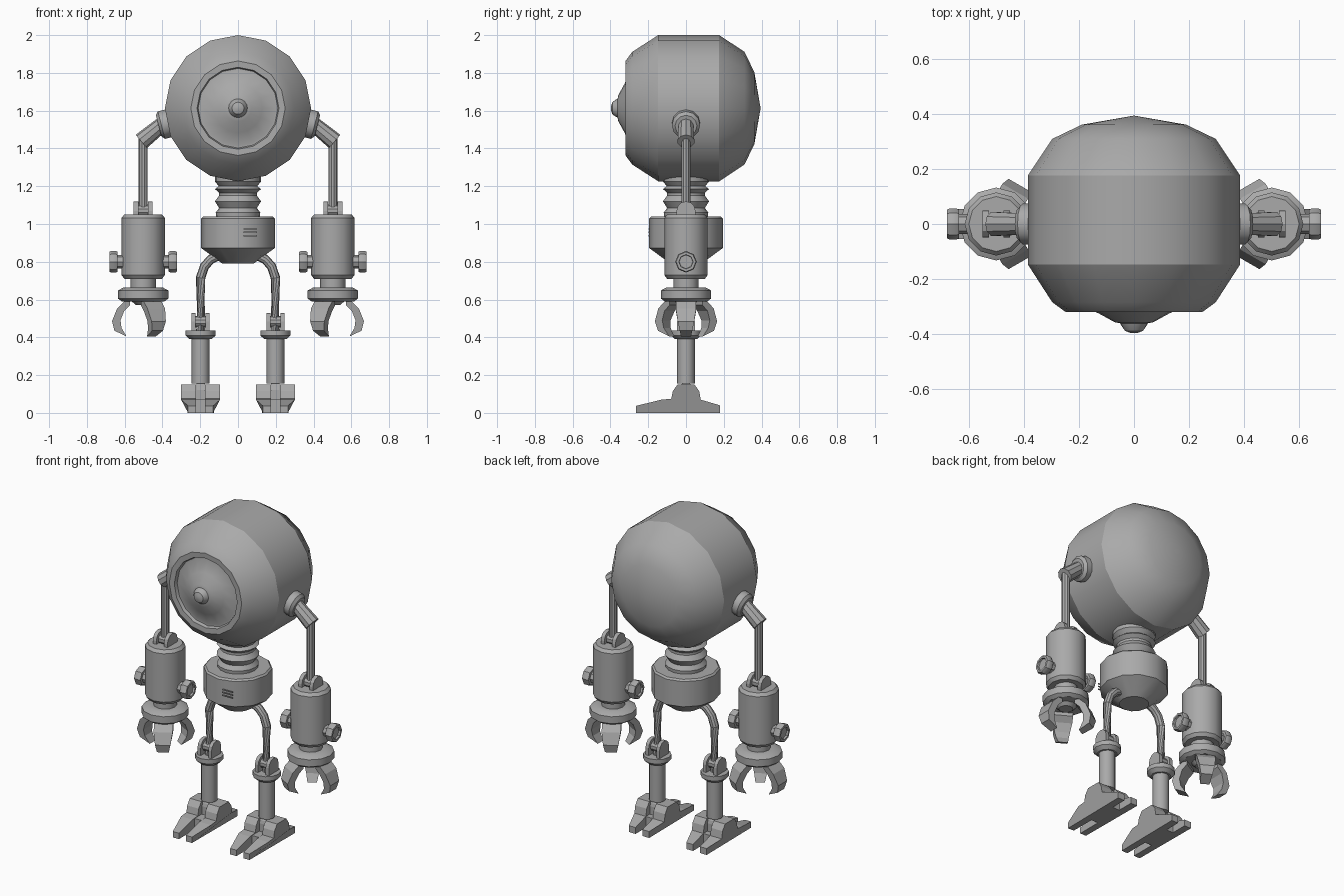
import bpy, bmesh, math
from mathutils import Vector, Matrix

if "Cube" in bpy.data.objects:
    bpy.data.objects.remove(bpy.data.objects["Cube"])

grey = bpy.data.materials.new("grey metal")
grey.diffuse_color = (0.4, 0.4, 0.4, 1)
grey.use_nodes = True
grey.node_tree.nodes["Principled BSDF"].inputs["Base Color"].default_value = grey.diffuse_color


def finish(bm, name, smooth=True):
    bmesh.ops.remove_doubles(bm, verts=bm.verts, dist=1e-5)
    bmesh.ops.recalc_face_normals(bm, faces=bm.faces)
    me = bpy.data.meshes.new(name)
    bm.to_mesh(me)
    bm.free()
    ob = bpy.data.objects.new(name, me)
    bpy.context.collection.objects.link(ob)
    me.materials.append(grey)
    if smooth:
        bpy.ops.object.select_all(action='DESELECT')
        ob.select_set(True)
        bpy.context.view_layer.objects.active = ob
        bpy.ops.object.shade_smooth_by_angle(angle=math.radians(32))
    return ob


def tube(name, rings, n=12):
    """Skin circles given as (centre, axis, radius)."""
    bm = bmesh.new()
    loops = []
    for c, axis, r in rings:
        q = Vector((0, 0, 1)).rotation_difference(Vector(axis))
        loops.append([bm.verts.new(Vector(c) + q @ Vector((
            r * math.cos(2 * math.pi * i / n), r * math.sin(2 * math.pi * i / n), 0)))
            for i in range(n)])
    for a, b in zip(loops, loops[1:]):
        for i in range(n):
            j = (i + 1) % n
            bm.faces.new((a[i], a[j], b[j], b[i]))
    bm.faces.new(loops[0][::-1])
    bm.faces.new(loops[-1])
    return finish(bm, name)


def lathe(name, origin, axis, profile, n=12):
    """Profile of (distance along axis, radius)."""
    a = Vector(axis).normalized()
    return tube(name, [(Vector(origin) + a * d, a, r) for d, r in profile], n)


def prism(name, outline, lo, hi, place, smooth=False, width=None):
    """Extrude a 2D outline from lo to hi; place maps (u, v, w) to a point.
    width(u, v) optionally scales the extrusion."""
    bm = bmesh.new()
    f = width or (lambda u, v: 1)
    a = [bm.verts.new(place(u, v, lo * f(u, v) if lo < 0 else lo)) for u, v in outline]
    b = [bm.verts.new(place(u, v, hi * f(u, v))) for u, v in outline]
    bm.faces.new(a)
    bm.faces.new(b[::-1])
    for i in range(len(a)):
        j = (i + 1) % len(a)
        bm.faces.new((a[i], b[i], b[j], a[j]))
    return finish(bm, name, smooth)


# Barrel body with recessed dish, cone and nub on the front
lathe("body", (0, 0, 1.613), (0, 1, 0), [
    (-0.397, 0.012), (-0.39, 0.032), (-0.372, 0.045), (-0.362, 0.05), (-0.358, 0.07),
    (-0.325, 0.13), (-0.298, 0.2), (-0.298, 0.211), (-0.318, 0.217), (-0.32, 0.25),
    (-0.285, 0.298), (-0.147, 0.387), (0.176, 0.387), (0.31, 0.298), (0.362, 0.19),
    (0.395, 0.0)], 16)

# Bellows neck
lathe("neck", (0, 0, 0), (0, 0, 1), [
    (1.03, 0.115), (1.06, 0.118), (1.085, 0.1), (1.12, 0.122), (1.15, 0.1),
    (1.165, 0.1), (1.185, 0.122), (1.2, 0.102), (1.225, 0.122), (1.27, 0.122)], 16)

# Pelvis pot with vents
lathe("pelvis", (0, 0, 0), (0, 0, 1), [
    (0.792, 0.085), (0.873, 0.195), (1.03, 0.195), (1.04, 0.185)], 12)
for z in (0.935, 0.953, 0.971):
    prism("vent", [(0.03, z), (0.1, z), (0.1, z + 0.006), (0.03, z + 0.006)],
          0, 0.006, lambda u, v, w: (u, -0.194 + 0.27 * max(0, u) * 0.1 - w, v))

# Rounded hinge ear outline (across, up)
def ear(r, z0, z1):
    arc = [(r * math.cos(t * math.pi / 6), z1 - r + r * math.sin(t * math.pi / 6))
           for t in range(7)]
    return [(r, z0)] + arc + [(-r, z0)]


FOOT = [(-0.265, 0), (-0.265, 0.037), (-0.13, 0.07), (-0.078, 0.075), (-0.07, 0.115),
        (-0.045, 0.15), (0.045, 0.15), (0.07, 0.115), (0.078, 0.07), (0.18, 0.04), (0.18, 0)]
CLAW = [(0.07, 0.6), (0.1, 0.59), (0.138, 0.553), (0.165, 0.485), (0.152, 0.435),
        (0.088, 0.405), (0.115, 0.45), (0.12, 0.49), (0.1, 0.54), (0.07, 0.57)]

for s, side in ((-1, "left"), (1, "right")):
    # Bent thigh tube
    lx = 0.198 * s
    tube(side + "_thigh", [
        ((0.10 * s, 0, 0.835), (s, 0, -0.3), 0.025), ((0.145 * s, 0, 0.812), (s, 0, -0.7), 0.025),
        ((0.178 * s, 0, 0.775), (s, 0, -1.6), 0.025), ((lx, 0, 0.715), (0.15 * s, 0, -1), 0.025),
        ((lx, 0, 0.43), (0, 0, -1), 0.025)], 10)
    # Knee hinge, collar and shin
    for k in (-1, 1):
        prism(side + "_knee_ear", ear(0.047, 0.42, 0.53), 0.026, 0.048,
              lambda u, v, w: (lx + k * w, u, v))
    lathe(side + "_knee_pin", (lx, 0, 0.483), (1, 0, 0), [(-0.04, 0.03), (0.04, 0.03)], 10)
    lathe(side + "_shin", (lx, 0, 0), (0, 0, 1), [
        (0.155, 0.047), (0.39, 0.047), (0.39, 0.058), (0.41, 0.08), (0.437, 0.08)], 12)
    # Foot: two split halves, bridge and ankle tab
    for k in (-1, 1):
        prism(side + "_foot_half", FOOT, 0.024, 0.103,
              lambda u, v, w: (lx + k * w, u, v),
              width=lambda u, v: 0.64 if u < -0.2 else 0.68 if u > 0.1 else 1)
    prism(side + "_foot_bridge", [(-0.11, 0), (-0.11, 0.07), (0.078, 0.07), (0.078, 0)],
          -0.025, 0.025, lambda u, v, w: (lx + w, u, v))
    prism(side + "_ankle_tab", ear(0.04, 0.05, 0.16), -0.022, 0.022,
          lambda u, v, w: (lx + w, u, v))

    # Shoulder disc, sloping upper arm and rod
    ax = 0.502 * s
    lathe(side + "_shoulder", (0.36 * s, 0, 1.535), (s, 0, -0.26), [
        (0, 0.075), (0.047, 0.075), (0.062, 0.058)], 12)
    tube(side + "_upper_arm", [
        ((0.395 * s, 0, 1.533), (s, 0, -0.85), 0.04),
        ((0.512 * s, 0, 1.437), (s, 0, -0.85), 0.046)], 10)
    lathe(side + "_arm_rod", (ax, 0, 0), (0, 0, 1), [(1.04, 0.024), (1.455, 0.024)], 10)
    # Elbow hinge
    for k in (-1, 1):
        prism(side + "_elbow_ear", ear(0.05, 1.035, 1.12), 0.026, 0.05,
              lambda u, v, w: (ax + k * w, u, v))
    lathe(side + "_elbow_pin", (ax, 0, 1.07), (1, 0, 0), [(-0.04, 0.032), (0.04, 0.032)], 10)
    # Forearm drum, wrist and palm
    lathe(side + "_forearm", (ax, 0, 0), (0, 0, 1), [
        (0.572, 0.04), (0.59, 0.06), (0.59, 0.112), (0.605, 0.133), (0.648, 0.133),
        (0.665, 0.102), (0.665, 0.067), (0.71, 0.067), (0.71, 0.1), (0.73, 0.115),
        (1.032, 0.115), (1.05, 0.1)], 12)
    # Side knobs with recessed caps
    for k in (-1, 1):
        lathe(side + "_knob", (ax, 0, 0.8), (k, 0, 0), [
            (0.1, 0.036), (0.135, 0.036), (0.135, 0.052), (0.145, 0.057), (0.17, 0.057),
            (0.179, 0.052), (0.179, 0.038), (0.168, 0.036)], 8)
    # Three curved claws
    for i in range(3):
        rot = Matrix.Rotation(i * 2 * math.pi / 3 + (math.pi if s < 0 else 0), 3, 'Z')
        prism(side + "_claw", CLAW, -0.054, 0.054,
              lambda u, v, w: rot @ Vector((u, w, 0)) + Vector((ax, 0, v)),
              width=lambda u, v: min(1, 0.5 + max(0, v - 0.405) * 3.8))
